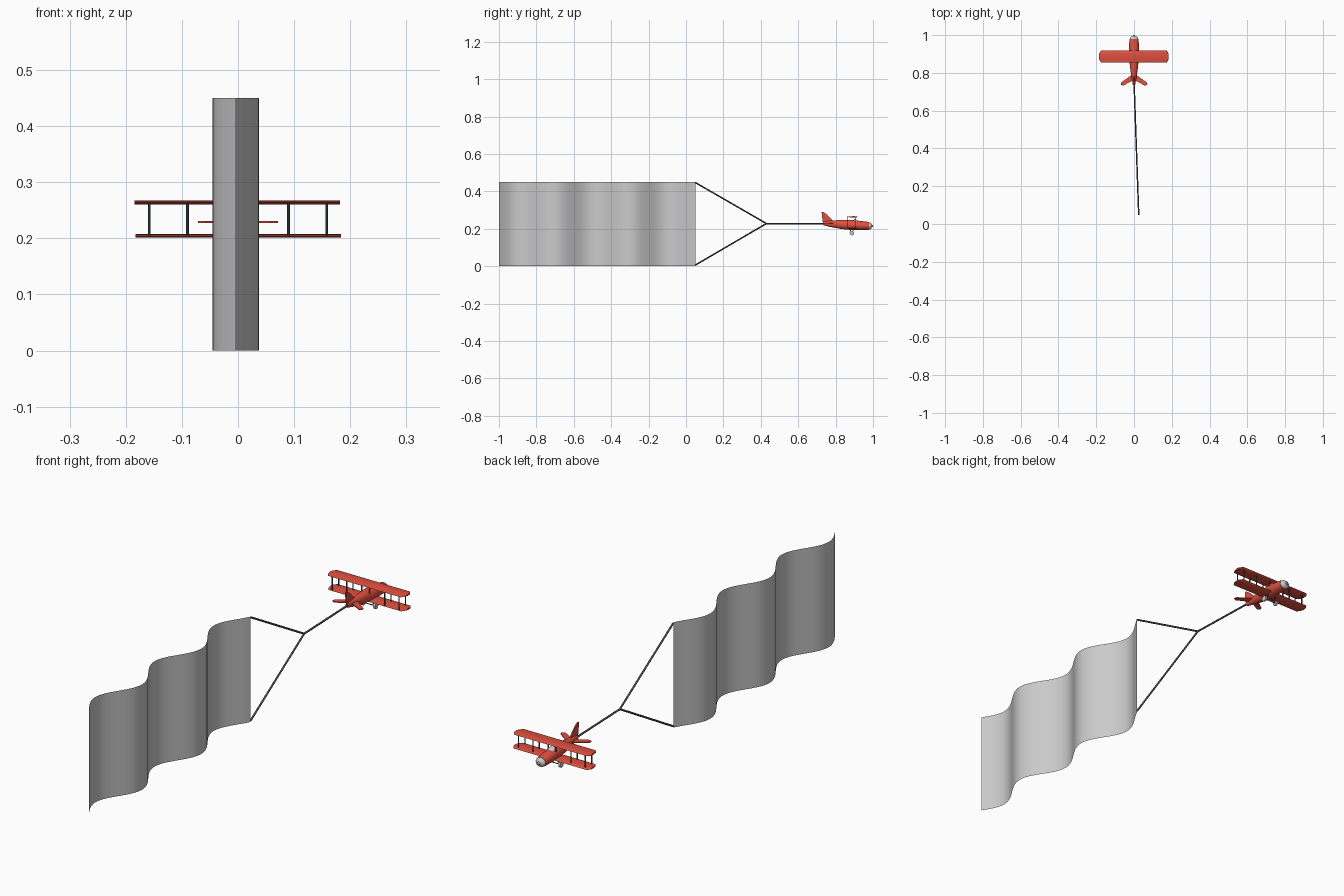
import bpy, bmesh, math
from mathutils import Vector

if "Cube" in bpy.data.objects:
    bpy.data.objects.remove(bpy.data.objects["Cube"])


def material(name, color):
    m = bpy.data.materials.new(name)
    m.diffuse_color = (*color, 1)
    m.use_nodes = True
    m.node_tree.nodes["Principled BSDF"].inputs["Base Color"].default_value = m.diffuse_color
    return m


RED = material("red", (0.75, 0.08, 0.05))
DARK = material("dark", (0.07, 0.09, 0.10))
ROPE = material("rope", (0.07, 0.07, 0.07))


def finish(name, bm, mat=None, smooth=True):
    bmesh.ops.recalc_face_normals(bm, faces=bm.faces[:])
    me = bpy.data.meshes.new(name)
    bm.to_mesh(me)
    bm.free()
    ob = bpy.data.objects.new(name, me)
    bpy.context.collection.objects.link(ob)
    if mat:
        me.materials.append(mat)
    if smooth:
        bpy.context.view_layer.objects.active = ob
        ob.select_set(True)
        bpy.ops.object.shade_smooth_by_angle(angle=math.radians(40))
        ob.select_set(False)
    return ob


def rod(name, a, b, r, mat=None, sides=10):
    """Cylinder between two points."""
    a, b = Vector(a), Vector(b)
    bm = bmesh.new()
    bmesh.ops.create_cone(bm, cap_ends=True, segments=sides, radius1=r, radius2=r, depth=(b - a).length)
    q = (b - a).to_track_quat('Z', 'Y')
    for v in bm.verts:
        v.co = q @ v.co + (a + b) / 2
    return finish(name, bm, mat)


def loft(name, rings, mat=None, sides=20):
    """Elliptical rings along y: (y, centre z, half width, half height)."""
    bm = bmesh.new()
    loops = []
    for y, z, w, h in rings:
        loops.append([bm.verts.new((w * math.cos(2 * math.pi * i / sides), y,
                                    z + h * math.sin(2 * math.pi * i / sides))) for i in range(sides)])
    for p, q in zip(loops, loops[1:]):
        for i in range(sides):
            j = (i + 1) % sides
            bm.faces.new((p[i], p[j], q[j], q[i]))
    bm.faces.new(loops[0])
    bm.faces.new(loops[-1])
    return finish(name, bm, mat)


def plate(name, outline, thick, mat):
    """Flat outline extruded evenly about its own plane."""
    bm = bmesh.new()
    f = bm.faces.new([bm.verts.new(p) for p in outline])
    f.normal_update()
    n = f.normal.copy()
    ext = bmesh.ops.extrude_face_region(bm, geom=[f], use_keep_orig=True)
    for v in bm.verts:
        v.co -= n * thick / 2
    for v in ext["geom"]:
        if isinstance(v, bmesh.types.BMVert):
            v.co += n * thick
    return finish(name, bm, mat, False)


# Banner: a single waving sheet
def wave(y):
    return -0.004 - 0.041 * math.sin(2 * math.pi * (y + 1) / 0.4)


bm = bmesh.new()
N = 84
cols = []
for i in range(N + 1):
    y = -1 + 1.05 * i / N
    cols.append([bm.verts.new((wave(y), y, z)) for z in (0, 0.45)])
for p, q in zip(cols, cols[1:]):
    bm.faces.new((p[0], q[0], q[1], p[1]))
finish("banner", bm)

# Tow ropes
knot = (0.0115, 0.43, 0.228)
rod("tow_rope", (0, 0.76, 0.228), knot, 0.004, ROPE)
for n, z in (("upper", 0.447), ("lower", 0.006)):
    rod(n + "_bridle_rope", knot, (wave(0.05), 0.05, z), 0.004, ROPE)

# Fuselage and nose
loft("fuselage", [(0.735, 0.229, 0.006, 0.010), (0.78, 0.226, 0.014, 0.018),
                  (0.83, 0.223, 0.021, 0.024), (0.88, 0.221, 0.026, 0.027),
                  (0.93, 0.218, 0.026, 0.024), (0.965, 0.216, 0.025, 0.022),
                  (0.979, 0.215, 0.023, 0.020)], RED)
loft("nose_cap", [(0.978, 0.215, 0.022, 0.019), (0.985, 0.215, 0.021, 0.018),
                  (0.991, 0.215, 0.016, 0.013), (0.994, 0.215, 0.007, 0.007),
                  (0.999, 0.215, 0.005, 0.005), (1.0, 0.215, 0.003, 0.003)])

# Windscreen
loft("windscreen", [(0.898, 0.240, 0.015, 0.013), (0.908, 0.238, 0.016, 0.013),
                    (0.922, 0.234, 0.012, 0.008)])


# Wings with clipped tips and a gently curved section
def wing(name, z, shift):
    bm = bmesh.new()
    profile = [(-0.032, 0), (-0.010, 0.003), (0.012, 0.0035), (0.027, 0.002),
               (0.032, 0), (0.027, -0.002), (0, -0.003)]
    loops = []
    for x, s in ((-0.183, 0.5), (-0.172, 1), (0.172, 1), (0.183, 0.5)):
        loops.append([bm.verts.new((x + shift, 0.887 + y * s, z + dz)) for y, dz in profile])
    for p, q in zip(loops, loops[1:]):
        for i in range(len(p)):
            j = (i + 1) % len(p)
            bm.faces.new((p[i], p[j], q[j], q[i]))
    bm.faces.new(loops[0])
    bm.faces.new(loops[-1])
    finish(name, bm, RED)


wing("upper_wing", 0.2635, -0.0015)
wing("lower_wing", 0.204, 0.0005)

# Tail fin and tailplanes
plate("tail_fin", [(0, 0.725, 0.29), (0, 0.735, 0.289), (0, 0.752, 0.277), (0, 0.785, 0.243),
                   (0, 0.785, 0.230), (0, 0.735, 0.222), (0, 0.730, 0.245)], 0.005, RED)
for side, s in (("left", -1), ("right", 1)):
    plate(side + "_tailplane", [(0, 0.792, 0.229), (s * 0.018, 0.785, 0.229), (s * 0.067, 0.750, 0.229),
                                (s * 0.071, 0.738, 0.229), (s * 0.058, 0.732, 0.229),
                                (s * 0.012, 0.757, 0.229), (0, 0.757, 0.229)], 0.004, RED)
    # Wing struts, front and rear pairs
    for x, z0 in ((0.158, 0.205), (0.09, 0.205), (0.018, 0.235)):
        for y in (0.862, 0.905):
            rod(side + "_wing_strut", (s * x, y, z0), (s * x, y, 0.263), 0.0025, DARK, 8)
    # Landing gear
    for y in (0.875, 0.9):
        rod(side + "_gear_strut", (s * 0.015, y, 0.203), (s * 0.028, 0.887, 0.177), 0.002, DARK, 8)
    rod(side + "_wheel", (s * 0.026, 0.887, 0.177), (s * 0.034, 0.887, 0.177), 0.012, None, 20)
rod("axle", (-0.028, 0.887, 0.177), (0.028, 0.887, 0.177), 0.002, DARK, 8)
